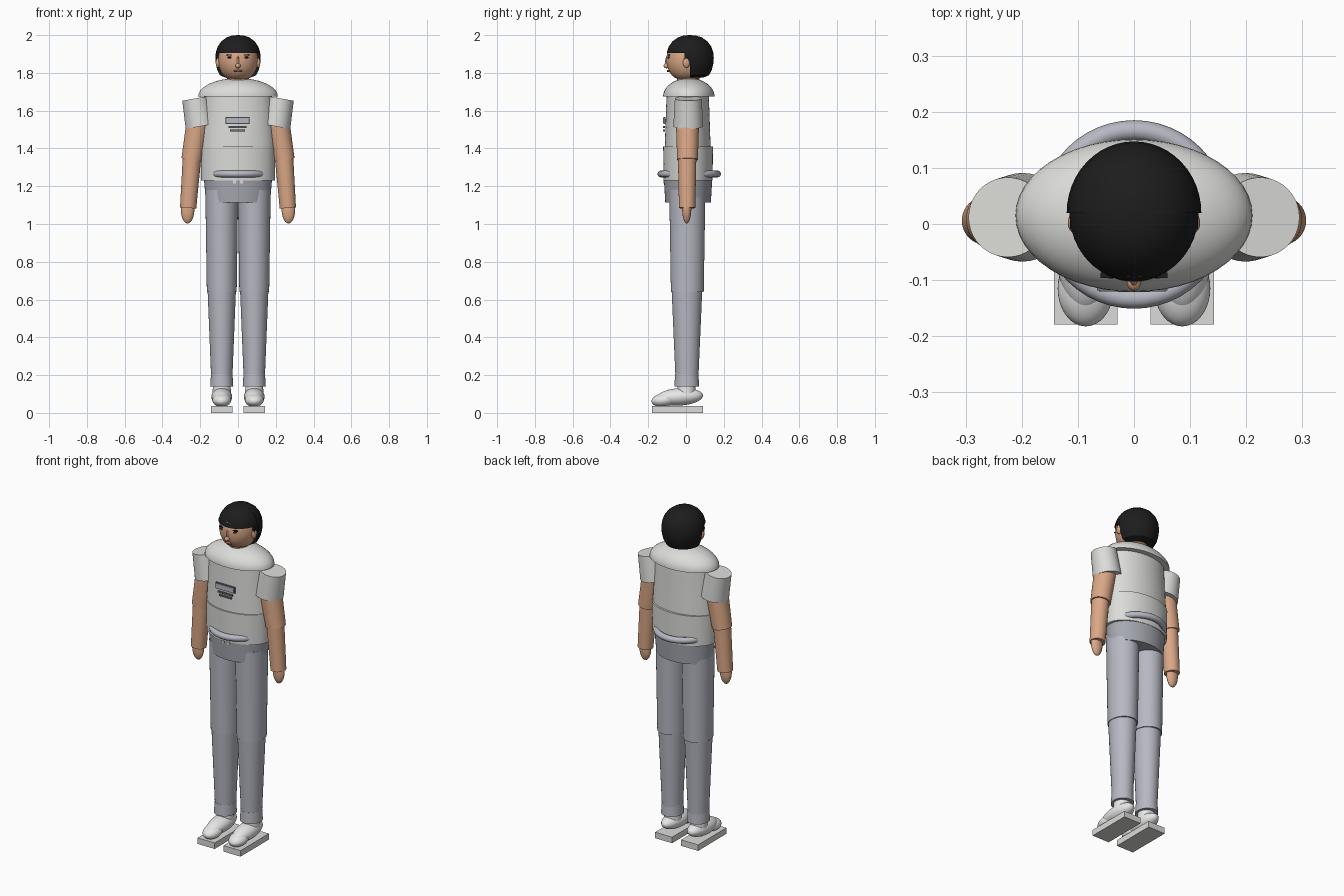
import bpy, bmesh, math
from mathutils import Matrix, Vector

cube = bpy.data.objects.get("Cube")
if cube:
    bpy.data.objects.remove(cube, do_unlink=True)


def material(name, r, g, b):
    m = bpy.data.materials.new(name)
    m.use_nodes = True
    m.diffuse_color = (r, g, b, 1)
    bsdf = m.node_tree.nodes["Principled BSDF"]
    bsdf.inputs["Base Color"].default_value = (r, g, b, 1)
    bsdf.inputs["Roughness"].default_value = 0.7
    return m


WHITE = material("off white cloth", 0.71, 0.72, 0.69)
SHOE = material("shoe white", 0.8, 0.81, 0.8)
GREY = material("trouser grey", 0.47, 0.48, 0.54)
BELT = material("waistband grey", 0.38, 0.39, 0.44)
SKIN = material("skin", 0.71, 0.39, 0.24)
HAIR = material("black hair", 0.012, 0.012, 0.012)
LIP = material("lip brown", 0.35, 0.14, 0.09)
DARK = material("badge lines", 0.16, 0.16, 0.19)


def finish(name, bm, mat, matrix=Matrix()):
    """Turn a bmesh into a smooth object that keeps its hard edges."""
    bmesh.ops.transform(bm, matrix=matrix, verts=bm.verts)
    bmesh.ops.recalc_face_normals(bm, faces=bm.faces)
    mesh = bpy.data.meshes.new(name)
    for f in bm.faces:
        f.smooth = True
    bm.to_mesh(mesh)
    bm.free()
    mesh.set_sharp_from_angle(angle=math.radians(35))
    mesh.materials.append(mat)
    obj = bpy.data.objects.new(name, mesh)
    bpy.context.scene.collection.objects.link(obj)
    return obj


def lathe(profile, n=48):
    """Closed solid of revolution from (radius, height) pairs."""
    bm = bmesh.new()
    rings = []
    for r, z in profile:
        rings.append([bm.verts.new((r * math.cos(math.tau * i / n),
                                    r * math.sin(math.tau * i / n), z)) for i in range(n)])
    for a, b in zip(rings, rings[1:]):
        for i in range(n):
            j = (i + 1) % n
            bm.faces.new((a[i], a[j], b[j], b[i]))
    bm.faces.new(rings[0])
    bm.faces.new(rings[-1])
    return bm


def oval(name, profile, mat, depth, y):
    """Upright turned part with its depth squashed."""
    return finish(name, lathe(profile), mat,
                  Matrix.Translation((0, y, 0)) @ Matrix.Diagonal((1, depth, 1, 1)))


def limb(name, top, bottom, r_top, r_bottom, mat, depth=1):
    """Tapered cylinder between two points."""
    top, bottom = Vector(top), Vector(bottom)
    axis = bottom - top
    rot = Matrix.Rotation(math.atan2(-axis.x, -axis.z), 4, 'Y')
    bm = lathe([(r_bottom, -axis.length), (r_top, 0)], 40)
    return finish(name, bm, mat, Matrix.Translation(top) @ rot @ Matrix.Diagonal((1, depth, 1, 1)))


def ball(name, loc, radii, mat, pitch=0):
    bm = bmesh.new()
    bmesh.ops.create_uvsphere(bm, u_segments=32, v_segments=20, radius=1)
    return finish(name, bm, mat, Matrix.Translation(loc) @ Matrix.Rotation(pitch, 4, 'X')
                  @ Matrix.Diagonal((*radii, 1)))


def box(name, loc, size, mat):
    bm = bmesh.new()
    bmesh.ops.create_cube(bm, size=1)
    return finish(name, bm, mat, Matrix.Translation(loc) @ Matrix.Diagonal((*size, 1)))


def trim(bm, co, no):
    """Cut away the side the normal points to and cap the hole."""
    cut = bmesh.ops.bisect_plane(bm, geom=bm.verts[:] + bm.edges[:] + bm.faces[:],
                                 plane_co=co, plane_no=no, clear_outer=True)
    edges = [e for e in cut["geom_cut"] if isinstance(e, bmesh.types.BMEdge)]
    bmesh.ops.holes_fill(bm, edges=edges)


# Torso and shoulders
oval("upper_torso", [(0.196, 1.40), (0.18, 1.69)], WHITE, 0.62, 0.009)
oval("lower_torso", [(0.195, 1.23), (0.198, 1.41)], WHITE, 0.665, 0.011)
dome = [(0.211 * math.cos(a * math.pi / 24), 1.675 + 0.097 * math.sin(a * math.pi / 24))
        for a in range(12)] + [(0.001, 1.772)]
oval("shoulder_yoke", dome, WHITE, 0.645, 0.015)
oval("hips", [(0.17, 1.115), (0.18, 1.235)], BELT, 0.71, 0.011)

# Pocket ring round the waist
bm = lathe([(0.15 + 0.018 * math.cos(math.tau * i / 12), 0.018 * math.sin(math.tau * i / 12))
            for i in range(13)])
bmesh.ops.delete(bm, geom=[f for f in bm.faces if len(f.verts) > 4], context='FACES_ONLY')
bmesh.ops.remove_doubles(bm, verts=bm.verts, dist=0.0001)
finish("waist_ring", bm, GREY, Matrix.Translation((0, 0.017, 1.265)))

# Chest badge and the bars below it
box("badge_edge", (-0.003, -0.114, 1.548), (0.126, 0.009, 0.036), DARK)
box("badge", (-0.003, -0.117, 1.548), (0.118, 0.009, 0.028), GREY)
for i, (z, w) in enumerate([(1.514, 0.096), (1.495, 0.08)]):
    box(f"badge_bar_{i}", (-0.003, -0.116, z), (w, 0.009, 0.009), DARK)

for side, s in (("left", 1), ("right", -1)):
    # Arm
    limb(side + "_sleeve", (s * 0.225, 0.012, 1.665), (s * 0.199, 0.01, 1.517),
         0.071, 0.079, WHITE)
    limb(side + "_upper_arm", (s * 0.208, 0.008, 1.56), (s * 0.245, 0.007, 1.34),
         0.062, 0.055, SKIN)
    limb(side + "_forearm", (s * 0.243, 0.006, 1.36), (s * 0.264, 0.006, 1.085),
         0.049, 0.043, SKIN)
    ball(side + "_hand", (s * 0.267, 0.004, 1.078), (0.036, 0.024, 0.075), SKIN)

    # Leg with a flared cuff
    limb(side + "_thigh", (s * 0.086, 0.007, 1.18), (s * 0.086, 0.007, 0.64),
         0.087, 0.079, GREY, 1.1)
    limb(side + "_shin", (s * 0.086, 0.005, 0.65), (s * 0.086, 0.004, 0.18),
         0.075, 0.056, GREY, 1.08)
    limb(side + "_cuff", (s * 0.086, 0.004, 0.205), (s * 0.086, 0.004, 0.14),
         0.057, 0.061, GREY, 1.08)
    limb(side + "_ankle", (s * 0.086, 0.002, 0.16), (s * 0.086, 0.002, 0.08),
         0.046, 0.05, SHOE)

    # Shoe and sole
    ball(side + "_shoe", (s * 0.086, -0.033, 0.085), (0.055, 0.123, 0.046), SHOE, 0.06)
    ball(side + "_toe", (s * 0.086, -0.115, 0.068), (0.05, 0.068, 0.036), SHOE, 0.12)
    box(side + "_sole", (s * 0.086, -0.045, 0.018), (0.113, 0.268, 0.036), WHITE)

    # Eye, brow, ear and waist tie
    ball(side + "_eye", (s * 0.041, -0.091, 1.882), (0.014, 0.006, 0.006), HAIR)
    box(side + "_brow", (s * 0.042, -0.091, 1.894), (0.036, 0.01, 0.006), HAIR)
    ball(side + "_ear", (s * 0.106, 0.002, 1.855), (0.012, 0.018, 0.028), SKIN)
    box(side + "_waist_tie", (s * 0.018, -0.115, 1.222), (0.016, 0.009, 0.014), WHITE)

# Neck and head
limb("neck", (0, 0.012, 1.84), (0, 0.012, 1.73), 0.055, 0.06, SKIN)
oval("head", [(0.001, 1.763), (0.045, 1.765), (0.07, 1.778), (0.088, 1.8), (0.1, 1.83),
              (0.105, 1.86), (0.104, 1.89), (0.097, 1.93), (0.07, 1.96), (0.001, 1.975)],
     SKIN, 1.08, 0.01)
ball("nose", (0, -0.102, 1.838), (0.013, 0.017, 0.014), SKIN)
ball("nose_bridge", (0, -0.099, 1.86), (0.007, 0.011, 0.03), SKIN)
ball("mouth", (0, -0.094, 1.81), (0.024, 0.008, 0.006), LIP)

# Hair: full shell at the back, short cap with a fringe at the front
shell = [(0.001, 1.774), (0.07, 1.776), (0.096, 1.788), (0.11, 1.815), (0.118, 1.85),
         (0.12, 1.88), (0.117, 1.91), (0.107, 1.94), (0.088, 1.967), (0.06, 1.988),
         (0.03, 1.998), (0.001, 2.0)]
place = Matrix.Translation((0, 0.02, 0)) @ Matrix.Diagonal((1, 1.06, 1, 1))
bm = lathe(shell)
trim(bm, (0, 0, 0), (0, -1, 0))
finish("back_hair", bm, HAIR, place)
bm = lathe(shell)
trim(bm, (0, 0, 1.905), (0, 0, -1))
finish("fringe", bm, HAIR, place @ Matrix.Diagonal((0.98, 0.98, 1, 1)))
for s in (1, -1):
    box("left_sideburn" if s > 0 else "right_sideburn", (s * 0.104, 0.009, 1.885),
        (0.02, 0.036, 0.05), HAIR)
